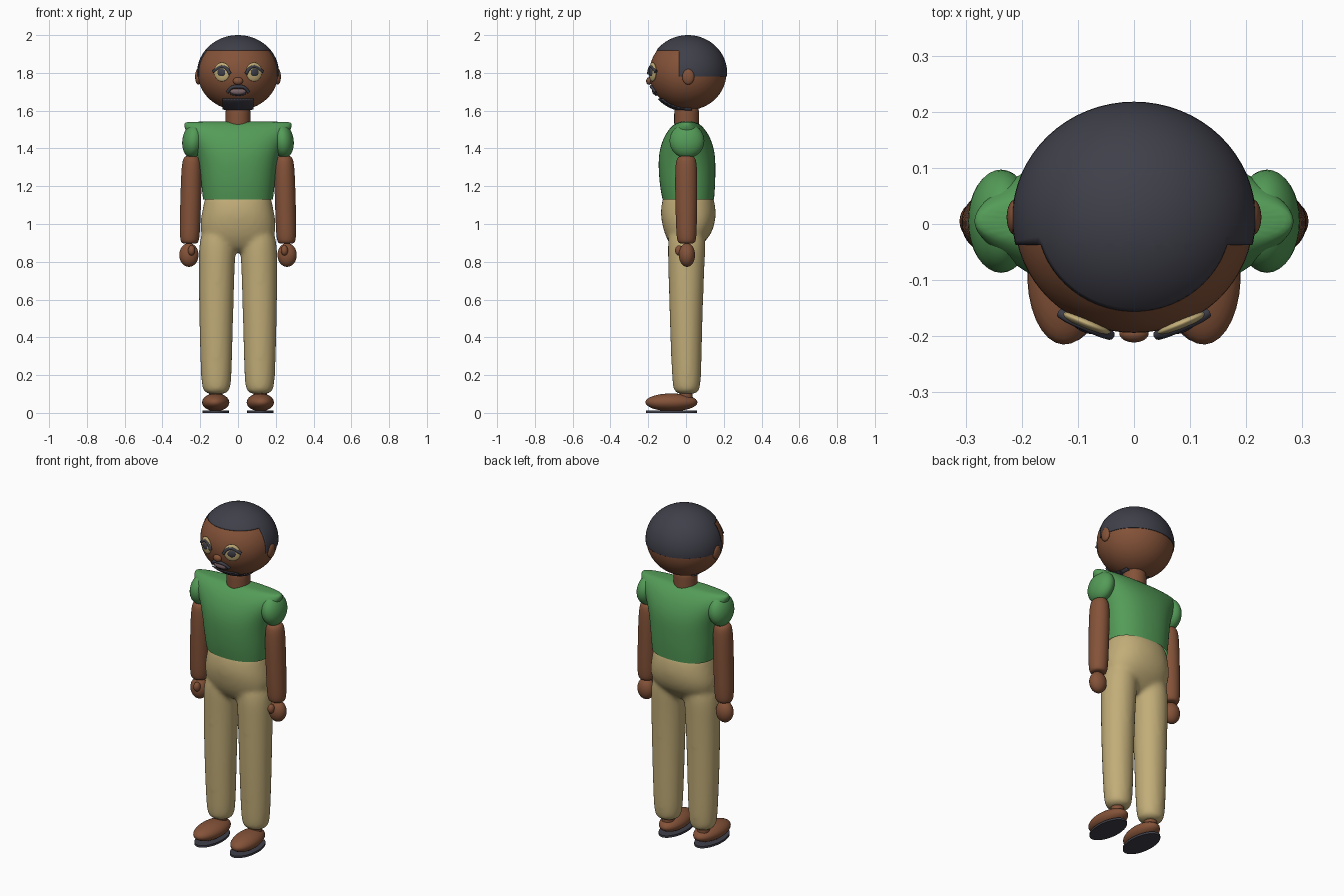
import bpy, bmesh, math
from mathutils import Vector, Matrix

cube = bpy.data.objects.get("Cube")
if cube:
    bpy.data.objects.remove(cube, do_unlink=True)


def material(name, rgb):
    m = bpy.data.materials.new(name)
    m.use_nodes = True
    m.diffuse_color = (*rgb, 1)
    m.node_tree.nodes["Principled BSDF"].inputs["Base Color"].default_value = (*rgb, 1)
    return m


SKIN = material("brown skin", (0.23, 0.085, 0.04))
HAIR = material("charcoal", (0.05, 0.05, 0.068))
SHIRT = material("green cloth", (0.088, 0.33, 0.096))
KHAKI = material("khaki cloth", (0.54, 0.42, 0.19))
LIPS = material("dusky lips", (0.2, 0.13, 0.14))


def finish(name, bm, mat):
    bmesh.ops.recalc_face_normals(bm, faces=bm.faces)
    for f in bm.faces:
        f.smooth = True
    mesh = bpy.data.meshes.new(name)
    bm.to_mesh(mesh)
    bm.free()
    ob = bpy.data.objects.new(name, mesh)
    bpy.context.collection.objects.link(ob)
    mesh.materials.append(mat)
    return ob


def ball_mesh(center, radii, turn=0, tilt=0, segments=32):
    bm = bmesh.new()
    bmesh.ops.create_uvsphere(bm, u_segments=segments, v_segments=segments // 2, radius=1)
    move = (Matrix.Translation(center) @ Matrix.Rotation(turn, 4, 'Z')
            @ Matrix.Rotation(tilt, 4, 'Y') @ Matrix.Diagonal((*radii, 1)))
    bmesh.ops.transform(bm, matrix=move, verts=bm.verts)
    return bm


def ball(name, mat, center, radii, turn=0, tilt=0):
    return finish(name, ball_mesh(center, radii, turn, tilt), mat)


def loft(bm, rings, power=2.0, sides=24, caps=(True, True)):
    """Skin rounded rings given as (z, cx, cy, rx, ry)."""
    loops = []
    for z, cx, cy, rx, ry in rings:
        loop = []
        for i in range(sides):
            a = 2 * math.pi * i / sides
            c, s = math.cos(a), math.sin(a)
            loop.append(bm.verts.new((cx + rx * math.copysign(abs(c) ** (2 / power), c),
                                      cy + ry * math.copysign(abs(s) ** (2 / power), s), z)))
        loops.append(loop)
    for a, b in zip(loops, loops[1:]):
        for i in range(sides):
            j = (i + 1) % sides
            bm.faces.new((a[i], a[j], b[j], b[i]))
    for cap, loop in zip(caps, (loops[0], loops[-1])):
        if cap:
            bm.faces.new(loop)


def subdivide(ob):
    m = ob.modifiers.new("Subdivision", 'SUBSURF')
    m.levels = m.render_levels = 2


def lofted(name, mat, rings, **options):
    bm = bmesh.new()
    loft(bm, rings, **options)
    ob = finish(name, bm, mat)
    subdivide(ob)
    return ob


# Head, neck and nose
HEAD, HEAD_R = Vector((0, 0.01, 1.8)), Vector((0.213, 0.204, 0.197))
finish("head", ball_mesh(HEAD, HEAD_R, segments=64), SKIN)
ball("nose", SKIN, (0, -0.195, 1.757), (0.026, 0.016, 0.02))
lofted("neck", SKIN, [(z, 0, 0.003, 0.066, 0.066) for z in (1.5, 1.53, 1.58, 1.64)])


def face_point(x, z, lift=0.0):
    """Point on the front of the head, and the turn of the surface there."""
    u, w = x / HEAD_R.x, (z - HEAD.z) / HEAD_R.z
    depth = math.sqrt(1 - u * u - w * w)
    turn = math.atan2(u / HEAD_R.x, depth / HEAD_R.y)
    return Vector((x, HEAD.y - HEAD_R.y * depth - lift, z)), turn


def head_shell(name, cuts, drop):
    """Thin cap over the head, cut along planes and trimmed by a rule."""
    bm = ball_mesh(HEAD, HEAD_R + Vector((0.004, 0.004, 0.003)), segments=64)
    for co, no in cuts:
        bmesh.ops.bisect_plane(bm, geom=bm.verts[:] + bm.edges[:] + bm.faces[:],
                               plane_co=co, plane_no=no)
    gone = [f for f in bm.faces if drop(f.calc_center_median())]
    bmesh.ops.delete(bm, geom=gone, context='FACES')
    ob = finish(name, bm, HAIR)
    m = ob.modifiers.new("Thickness", 'SOLIDIFY')
    m.thickness, m.offset = 0.007, -1
    return ob


head_shell("hair", [((0, 0, 1.92), (0, 0, 1)), ((0, 0, 1.78), (0, 0, 1)),
                    ((0, -0.037, 0), (0, 1, 0))],
           lambda c: c.z < 1.78 or (c.z < 1.92 and c.y < -0.037))
head_shell("beard", [((0, 0, 1.665), (0, 0, 1)), ((0.08, 0, 0), (1, 0, 0)),
                     ((-0.08, 0, 0), (1, 0, 0)), ((0, 0.03, 0), (0, 1, 0))],
           lambda c: c.z > 1.665 or abs(c.x) > 0.08 or c.y > 0.03)


def face_stroke(name, points, radius, lift):
    """Rounded stroke following the face through (x, z) points."""
    curve = bpy.data.curves.new(name, 'CURVE')
    curve.dimensions = '3D'
    curve.bevel_depth, curve.bevel_resolution, curve.use_fill_caps = radius, 2, True
    line = curve.splines.new('BEZIER')
    line.bezier_points.add(len(points) - 1)
    for p, (x, z) in zip(line.bezier_points, points):
        p.co = face_point(x, z, lift)[0]
        p.handle_left_type = p.handle_right_type = 'AUTO'
    line.resolution_u = 6
    curve.materials.append(HAIR)
    ob = bpy.data.objects.new(name, curve)
    bpy.context.collection.objects.link(ob)


# Mouth framed by a moustache
ball("lips", LIPS, face_point(0, 1.702, -0.002)[0], (0.042, 0.014, 0.018))
face_stroke("moustache", [(-0.056, 1.698), (-0.03, 1.724), (0, 1.727),
                          (0.03, 1.724), (0.056, 1.698)], 0.009, 0.004)
face_stroke("lower_lip_line", [(-0.04, 1.69), (0, 1.684), (0.04, 1.69)], 0.006, 0.004)

# Torso and trousers
lofted("shirt", SHIRT, [
    (1.13, 0, 0.012, 0.186, 0.137), (1.2, 0, 0.008, 0.194, 0.147),
    (1.3, 0, 0.005, 0.203, 0.152), (1.38, 0, 0.005, 0.22, 0.149),
    (1.45, 0, 0.005, 0.253, 0.128), (1.505, 0, 0.005, 0.285, 0.095),
    (1.535, 0, 0.005, 0.288, 0.06), (1.543, 0, 0.005, 0.27, 0.035)],
    power=2.3, sides=32, caps=(False, True))

bm = bmesh.new()
loft(bm, [(0.85, 0, 0, 0.1, 0.05), (0.89, 0, 0, 0.16, 0.085), (0.94, 0, 0.01, 0.197, 0.122),
          (1.0, 0, 0.013, 0.203, 0.141), (1.06, 0, 0.012, 0.193, 0.149),
          (1.12, 0, 0.012, 0.18, 0.14), (1.18, 0, 0.01, 0.17, 0.125)], power=2.2)
for s in (1, -1):
    loft(bm, [(0.1, s * 0.115, 0.003, 0.05, 0.05), (0.115, s * 0.115, 0.003, 0.075, 0.072),
              (0.2, s * 0.115, 0.003, 0.083, 0.079), (0.5, s * 0.116, 0, 0.091, 0.088),
              (0.8, s * 0.113, 0.002, 0.097, 0.097), (0.9, s * 0.108, 0.004, 0.1, 0.103),
              (1.0, s * 0.1, 0.006, 0.08, 0.09)])
trousers = finish("trousers", bm, KHAKI)
subdivide(trousers)
blend = trousers.modifiers.new("Blend", 'REMESH')
blend.mode, blend.voxel_size, blend.use_smooth_shade = 'VOXEL', 0.013, True
relax = trousers.modifiers.new("Relax", 'SMOOTH')
relax.factor, relax.iterations = 0.5, 8

# Paired parts
for s, side in ((1, "left"), (-1, "right")):
    ball(side + "_ear", SKIN, (s * 0.211, 0.012, 1.78), (0.016, 0.032, 0.042))

    # Eye, iris and lid follow the curve of the face
    spot, turn = face_point(s * 0.085, 1.805)
    ball(side + "_eye", KHAKI, spot, (0.046, 0.012, 0.05), turn)
    spot, turn = face_point(s * 0.088, 1.803, 0.008)
    ball(side + "_iris", HAIR, spot, (0.024, 0.009, 0.022), turn)
    face_stroke(side + "_lid", [(s * x, z) for x, z in
                ((0.042, 1.795), (0.06, 1.822), (0.085, 1.833), (0.112, 1.82), (0.131, 1.806))],
                0.009, 0.008)

    # Sleeve, arm and hand
    ball(side + "_sleeve", SHIRT, (s * 0.237, 0.005, 1.44), (0.058, 0.092, 0.092), 0, s * -0.12)
    lofted(side + "_arm", SKIN, [
        (0.895, s * 0.256, 0.003, 0.035, 0.035), (0.905, s * 0.256, 0.003, 0.052, 0.052),
        (1.0, s * 0.254, 0.002, 0.055, 0.056), (1.2, s * 0.248, 0.001, 0.056, 0.06),
        (1.33, s * 0.245, 0.001, 0.053, 0.058), (1.365, s * 0.245, 0.001, 0.038, 0.042)])
    ball(side + "_hand", SKIN, (s * 0.26, 0.005, 0.836), (0.051, 0.043, 0.063))
    ball(side + "_thumb", SKIN, (s * 0.246, -0.037, 0.86), (0.019, 0.021, 0.027))

    # Ankle, foot and sole
    lofted(side + "_ankle", SKIN, [(z, s * 0.117, 0, 0.036, 0.036) for z in (0.06, 0.08, 0.12, 0.14)])
    ball(side + "_foot", SKIN, (s * 0.118, -0.077, 0.056), (0.072, 0.138, 0.047), s * 0.06)
    bm = bmesh.new()
    loft(bm, [(0, s * 0.118, -0.077, 0.07, 0.135), (0.012, s * 0.118, -0.077, 0.07, 0.135)], sides=40)
    sole = finish(side + "_sole", bm, HAIR)
    sole.data.shade_flat()
